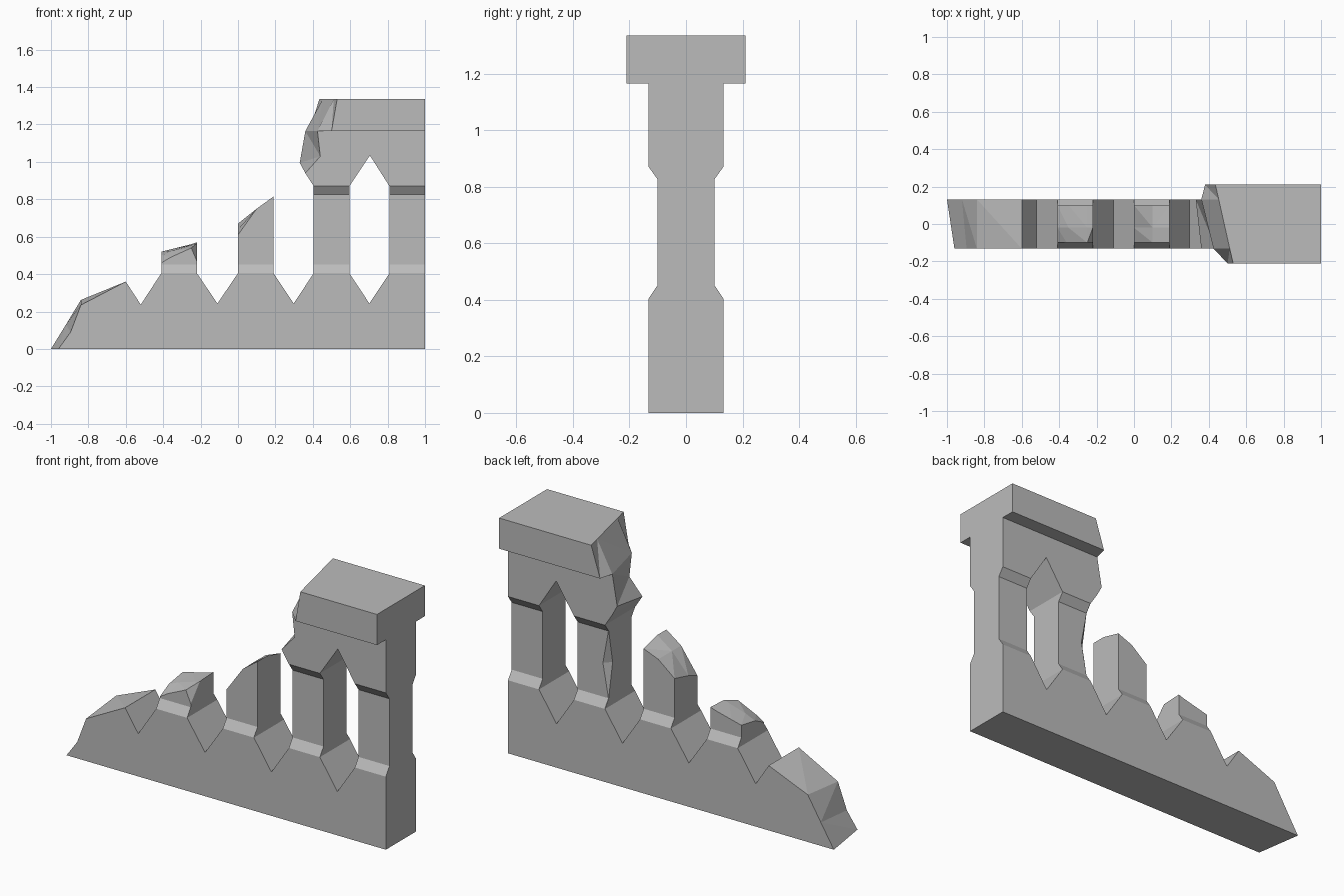
import bpy
import bmesh

default_cube = bpy.data.objects.get("Cube")
if default_cube:
    bpy.data.objects.remove(default_cube, do_unlink=True)

# One plain stone colour
stone = bpy.data.materials.new("grey stone")
stone.use_nodes = True
stone_colour = (0.5, 0.5, 0.5, 1)
stone.diffuse_color = stone_colour
stone.node_tree.nodes["Principled BSDF"].inputs["Base Color"].default_value = stone_colour


def loft(name, sections):
    """Skin a closed solid through matching loops of 3D points."""
    bm = bmesh.new()
    loops = [[bm.verts.new(point) for point in section] for section in sections]
    count = len(loops[0])
    bm.faces.new(loops[0])
    bm.faces.new(loops[-1])
    for first, second in zip(loops, loops[1:]):
        for i in range(count):
            j = (i + 1) % count
            bm.faces.new((first[i], first[j], second[j], second[i]))
    bmesh.ops.recalc_face_normals(bm, faces=bm.faces)
    # Split only the bent side faces, keeping flat ones whole
    bent = [f for f in bm.faces if len(f.verts) == 4
            and abs((f.verts[3].co - f.verts[0].co).dot(f.normal)) > 0.001]
    bmesh.ops.triangulate(bm, faces=bent)
    mesh = bpy.data.meshes.new(name)
    bm.to_mesh(mesh)
    bm.free()
    mesh.materials.append(stone)
    obj = bpy.data.objects.new(name, mesh)
    bpy.context.collection.objects.link(obj)
    return obj


def at_depth(y, profile):
    """Place an (x, z) profile at depth y."""
    return [(x, y, z) for x, z in profile]


def pillar_section(left, right, half, z, chip=0.0):
    """Horizontal pillar outline with an optional chipped back corner."""
    return [(left, -half, z), (right, -half, z), (right, half, z),
            (left + chip, half, z), (left, half - chip, z)]


wall_half, shaft_half = 0.132, 0.1
sill, shaft_low, shaft_high, spring = 0.405, 0.452, 0.825, 0.87
bays = [(-0.41, -0.22), (0, 0.19), (0.405, 0.595), (0.81, 1)]

# Low wall with pointed notches between the pillar seats
notched_top = [(-0.6, 0.36), (-0.52, 0.237)]
for index, (left, right) in enumerate(bays):
    notched_top += [(left, sill), (right, sill)]
    if index + 1 < len(bays):
        notched_top.append(((right + bays[index + 1][0]) / 2, 0.243))
notched_top.append((1, 0))
front_slope = [(-0.96, 0), (-0.895, 0.09), (-0.84, 0.235)]
back_slope = [(-1, 0), (-0.92, 0.13), (-0.84, 0.262)]
loft("base_wall", [at_depth(-wall_half, front_slope + notched_top),
                   at_depth(wall_half, back_slope + notched_top)])

# Complete pillars, the inner one chipped on its back corner
for name, (left, right), chip in (("inner_pillar", bays[2], 0.035),
                                  ("end_pillar", bays[3], 0)):
    rings = [(wall_half, sill, 0), (shaft_half, shaft_low, 0)]
    if chip:
        rings.append((shaft_half, 0.64, chip))
    rings += [(shaft_half, shaft_high, 0), (wall_half, spring, 0)]
    if chip:
        sections = [pillar_section(left, right, half, z, max(c, 0.001))
                    for half, z, c in rings]
    else:
        sections = [[p for i, p in enumerate(pillar_section(left, right, half, z))
                     if i < 4] for half, z, c in rings]
    loft(name, sections)

# Sloped seats under the broken pillars
for name, (left, right) in zip(("outer_seat", "middle_seat"), bays):
    loft(name, [pillar_section(left, right, half, z)[:4]
                for half, z in ((wall_half, sill), (shaft_half, shaft_low))])

# Broken stumps, lofted from front to back with ragged tops
stumps = {
    "outer_stump": (bays[0], [
        (-shaft_half, [(-0.41, 0.46), (-0.36, 0.49), (-0.25, 0.54), (-0.22, 0.47)]),
        (-0.02, [(-0.41, 0.5), (-0.35, 0.525), (-0.25, 0.555), (-0.22, 0.565)]),
        (shaft_half, [(-0.41, 0.52), (-0.35, 0.535), (-0.25, 0.56), (-0.22, 0.57)])]),
    "middle_stump": (bays[1], [
        (-shaft_half, [(0, 0.61), (0.1, 0.75), (0.19, 0.815)]),
        (-0.02, [(0, 0.64), (0.1, 0.75), (0.19, 0.815)]),
        (shaft_half, [(0, 0.67), (0.1, 0.75), (0.19, 0.785)])]),
}
for name, ((left, right), tops) in stumps.items():
    loft(name, [at_depth(y, [(left, shaft_low)] + top + [(right, shaft_low)])
                for y, top in tops])

# Upper wall with a pointed arch and a ragged broken end
ledge, summit = 1.165, 1.335
arch = [(1, ledge), (1, spring), (bays[3][0], spring), (0.705, 1.035),
        (bays[2][1], spring), (bays[2][0], spring), (0.36, 0.94)]
loft("arch_wall", [at_depth(-wall_half, arch + [(0.44, 1.03), (0.425, ledge)]),
                   at_depth(wall_half, arch + [(0.33, 0.995), (0.36, ledge)])])

# Overhanging top block with a slanted break
cap_half = 0.21
breaks = [(-cap_half, 0.5, 0.53), (-wall_half, 0.425, 0.512),
          (wall_half, 0.36, 0.453), (cap_half, 0.38, 0.435)]
loft("top_block", [at_depth(y, [(low, ledge), (high, summit), (1, summit), (1, ledge)])
                   for y, low, high in breaks])
